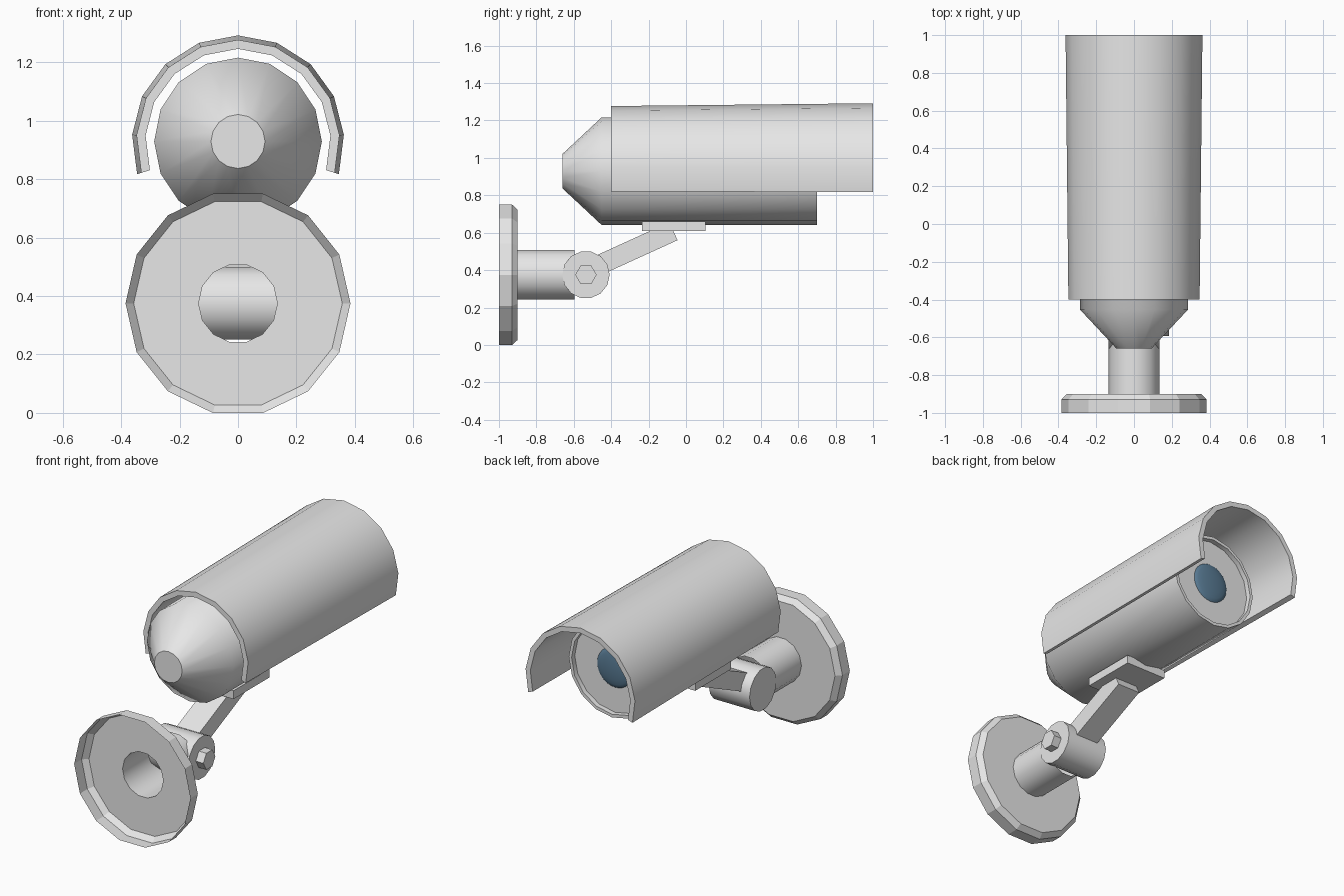
import bpy, bmesh, math
from mathutils import Matrix, Vector

if "Cube" in bpy.data.objects:
    bpy.data.objects.remove(bpy.data.objects["Cube"])


def material(name, rgb):
    m = bpy.data.materials.new(name)
    m.diffuse_color = (*rgb, 1)
    m.use_nodes = True
    m.node_tree.nodes["Principled BSDF"].inputs["Base Color"].default_value = m.diffuse_color
    return m


GREY = material("light grey", (0.8, 0.8, 0.8))
BLUE = material("lens blue", (0.10, 0.20, 0.30))


def finish(name, bm, mat, smooth=None):
    me = bpy.data.meshes.new(name)
    bm.to_mesh(me)
    bm.free()
    me.materials.append(mat)
    ob = bpy.data.objects.new(name, me)
    bpy.context.collection.objects.link(ob)
    if smooth:
        bpy.ops.object.select_all(action='DESELECT')
        ob.select_set(True)
        bpy.context.view_layer.objects.active = ob
        bpy.ops.object.shade_smooth_by_angle(angle=math.radians(smooth))
    return ob


def lathe(name, profile, n, zc, mat=GREY, smooth=None, cap_start=False, cap_end=False):
    """Spin (radius, y) points around a y-parallel axis at height zc."""
    bm = bmesh.new()
    rings = []
    for r, y in profile:
        rings.append([bm.verts.new((r * math.cos(2 * math.pi * j / n), y,
                                    zc + r * math.sin(2 * math.pi * j / n))) for j in range(n)])
    for a, b in zip(rings, rings[1:]):
        for j in range(n):
            k = (j + 1) % n
            bm.faces.new((a[j], b[j], b[k], a[k]))
    if cap_start:
        bm.faces.new(rings[0])
    if cap_end:
        bm.faces.new(rings[-1][::-1])
    return finish(name, bm, mat, smooth)


def x_cylinder(name, n, r, x0, x1, y, z, smooth=None):
    bm = bmesh.new()
    mtx = Matrix.Translation(((x0 + x1) / 2, y, z)) @ Matrix.Rotation(math.pi / 2, 4, 'Y')
    bmesh.ops.create_cone(bm, cap_ends=True, segments=n, radius1=r, radius2=r,
                          depth=x1 - x0, matrix=mtx)
    return finish(name, bm, GREY, smooth)


def box(name, centre, size, tilt=0):
    bm = bmesh.new()
    mtx = (Matrix.Translation(centre) @ Matrix.Rotation(tilt, 4, 'X')
           @ Matrix.Diagonal((*size, 1)))
    bmesh.ops.create_cube(bm, size=1, matrix=mtx)
    return finish(name, bm, GREY)


# Wall plate: hollow shell open at the wall side, with the tube growing out of it
BZ = 0.375
lathe("wall_plate", [(0.385, -1), (0.385, -0.93), (0.357, -0.9), (0.135, -0.9)], 14, BZ)
lathe("wall_tube", [(0.135, -0.9), (0.135, -0.595)], 14, BZ, smooth=30)

# Hinge barrel and hex bolt
HY = -0.535
x_cylinder("hinge_barrel", 14, 0.127, -0.135, 0.135, HY, BZ, smooth=30)
x_cylinder("hinge_bolt", 6, 0.057, 0.13, 0.185, HY, BZ)

# Sloping arm from the hinge to the mounting pad
tilt = math.radians(24.5)
along = Vector((0, math.cos(tilt), math.sin(tilt)))
up = Vector((0, -math.sin(tilt), math.cos(tilt)))
end = Vector((0, -0.045, 0.56)) + up * 0.053
box("arm", end - along * 0.24, (0.15, 0.48, 0.106), tilt)
box("mounting_pad", (0, -0.065, 0.635), (0.27, 0.34, 0.05))

# Camera body: tapered rear, straight barrel, recessed lens end
CZ = 0.929
lathe("camera_body", [(0.0925, -0.66), (0.287, -0.452), (0.287, 0.7), (0.268, 0.7), (0.268, 0.67)],
      16, CZ, smooth=45, cap_start=True, cap_end=True)

# Domed lens
lathe("lens", [(0.12 * math.cos(t), 0.668 + 0.022 * math.sin(t))
               for t in (math.radians(d) for d in (0, 18, 36, 54, 72, 85))],
      32, CZ, BLUE, smooth=60, cap_end=True)

# Sun hood: thick open arc, slightly wider at the lens end
bm = bmesh.new()
sections = []
for i in range(11):
    a = math.radians(-18 + 21.6 * i)
    sections.append([bm.verts.new((r * math.cos(a), y, CZ + r * math.sin(a)))
                     for r, y in ((0.348, -0.4), (0.363, 1), (0.332, 1), (0.317, -0.4))])
for s, t in zip(sections, sections[1:]):
    for j in range(4):
        k = (j + 1) % 4
        bm.faces.new((s[j], s[k], t[k], t[j]))
bm.faces.new(sections[0][::-1])
bm.faces.new(sections[-1])
bmesh.ops.recalc_face_normals(bm, faces=bm.faces)
finish("sun_hood", bm, GREY, smooth=30)
